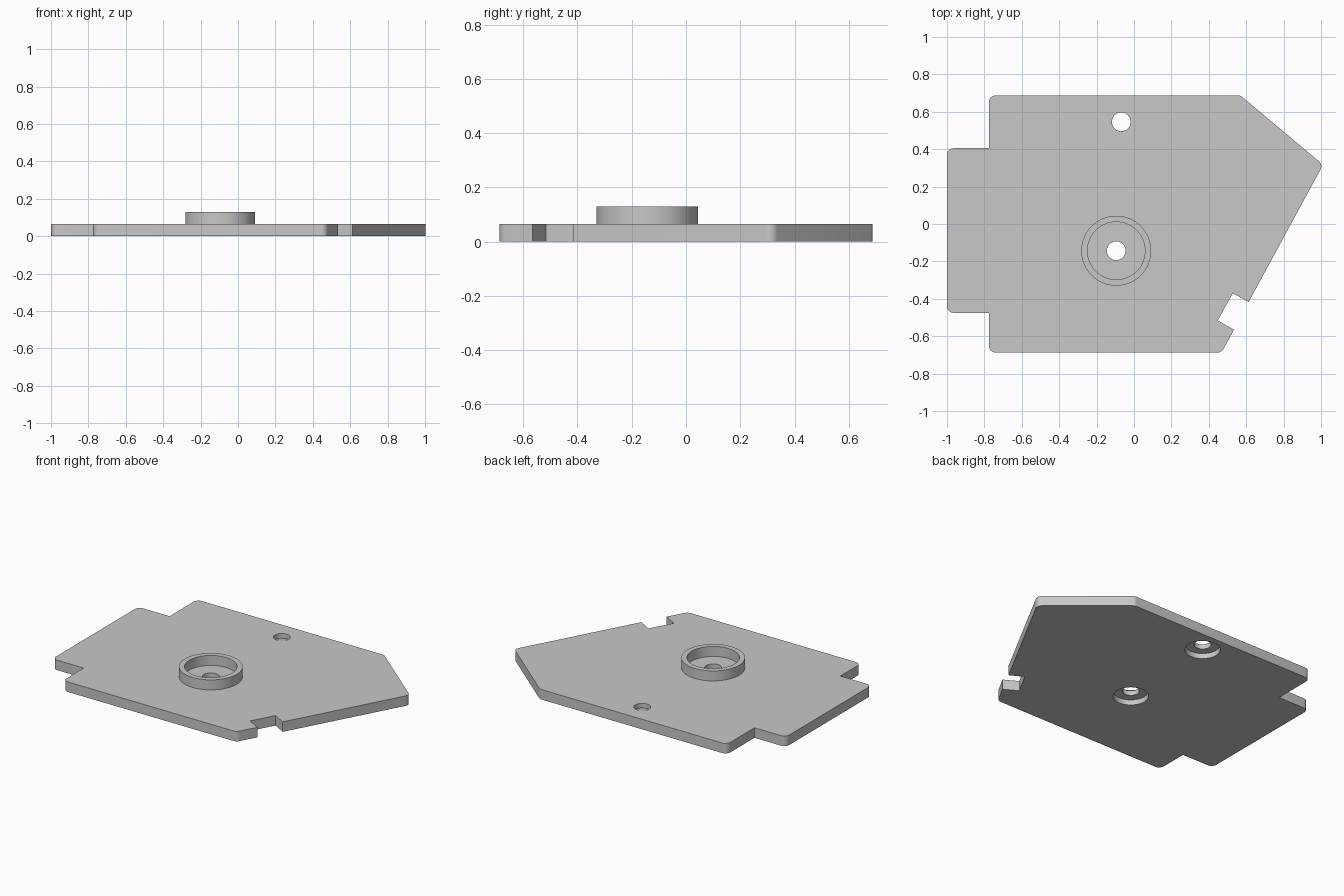
import bpy, bmesh, math
from mathutils import Vector

cube = bpy.data.objects.get("Cube")
if cube:
    bpy.data.objects.remove(cube, do_unlink=True)

THICK = 0.065       # plate thickness
RING_TOP = 0.13     # height of the raised collar
CENTRE = (-0.095, -0.143)
HOLES = [CENTRE, (-0.068, 0.546)]

grey = bpy.data.materials.new("plain grey")
grey.use_nodes = True
colour = (0.58, 0.58, 0.58, 1)
grey.diffuse_color = colour
grey.node_tree.nodes["Principled BSDF"].inputs["Base Color"].default_value = colour


def make_object(name, bm):
    bmesh.ops.recalc_face_normals(bm, faces=bm.faces)
    mesh = bpy.data.meshes.new(name)
    bm.to_mesh(mesh)
    bm.free()
    mesh.materials.append(grey)
    obj = bpy.data.objects.new(name, mesh)
    bpy.context.collection.objects.link(obj)
    return obj


def rounded(points, steps=6):
    """Outline with an arc at every corner that has a radius."""
    out = []
    for i, (x, y, r) in enumerate(points):
        p = Vector((x, y))
        if not r:
            out.append(p)
            continue
        a = (Vector(points[i - 1][:2]) - p).normalized()
        b = (Vector(points[(i + 1) % len(points)][:2]) - p).normalized()
        half = a.angle(b) / 2
        centre = p + (a + b).normalized() * (r / math.sin(half))
        start = p + a * (r / math.tan(half)) - centre
        end = p + b * (r / math.tan(half)) - centre
        for k in range(steps + 1):
            out.append(centre + start.lerp(end, k / steps).normalized() * r)
    return out


def cylinder(name, centre, radius, low, high):
    bm = bmesh.new()
    bmesh.ops.create_cone(bm, cap_ends=True, segments=64, radius1=radius,
                          radius2=radius, depth=high - low)
    bmesh.ops.translate(bm, verts=bm.verts, vec=(*centre, (low + high) / 2))
    obj = make_object(name, bm)
    obj.hide_render = True
    return obj


def combine(target, tool, operation):
    mod = target.modifiers.new(operation.lower(), "BOOLEAN")
    mod.operation, mod.solver, mod.object = operation, "EXACT", tool
    bpy.context.view_layer.objects.active = target
    bpy.ops.object.modifier_apply(modifier=mod.name)
    bpy.data.objects.remove(tool, do_unlink=True)


# Plate outline: x, y, corner radius
R = 0.035
outline = [
    (-1, 0.405, R), (-1, -0.475, R), (-0.775, -0.475, 0), (-0.775, -0.687, R),
    (0.468, -0.687, R), (0.535, -0.565, 0), (0.448, -0.516, 0),
    (0.528, -0.37, 0), (0.613, -0.417, 0), (1.011, 0.317, R),
    (0.569, 0.687, R), (-0.775, 0.687, R), (-0.775, 0.405, 0),
]
bm = bmesh.new()
base = bm.faces.new([bm.verts.new((p.x, p.y, 0)) for p in rounded(outline)])
top = bmesh.ops.extrude_face_region(bm, geom=[base], use_keep_orig=True)["geom"]
bmesh.ops.translate(bm, vec=(0, 0, THICK),
                    verts=[v for v in top if isinstance(v, bmesh.types.BMVert)])
plate = make_object("mounting_plate", bm)

# Raised collar
collar = cylinder("collar", CENTRE, 0.187, THICK / 2, RING_TOP)
combine(collar, cylinder("collar_bore", CENTRE, 0.154, -0.1, 0.3), "DIFFERENCE")
combine(plate, collar, "UNION")

# Through holes, each with a wider recess underneath
for centre in HOLES:
    combine(plate, cylinder("hole", centre, 0.05, -0.1, 0.3), "DIFFERENCE")
    combine(plate, cylinder("recess", centre, 0.104, -0.1, 0.034), "DIFFERENCE")

bpy.ops.object.select_all(action="DESELECT")
plate.select_set(True)
bpy.context.view_layer.objects.active = plate
bpy.ops.object.shade_smooth_by_angle(angle=math.radians(30))
